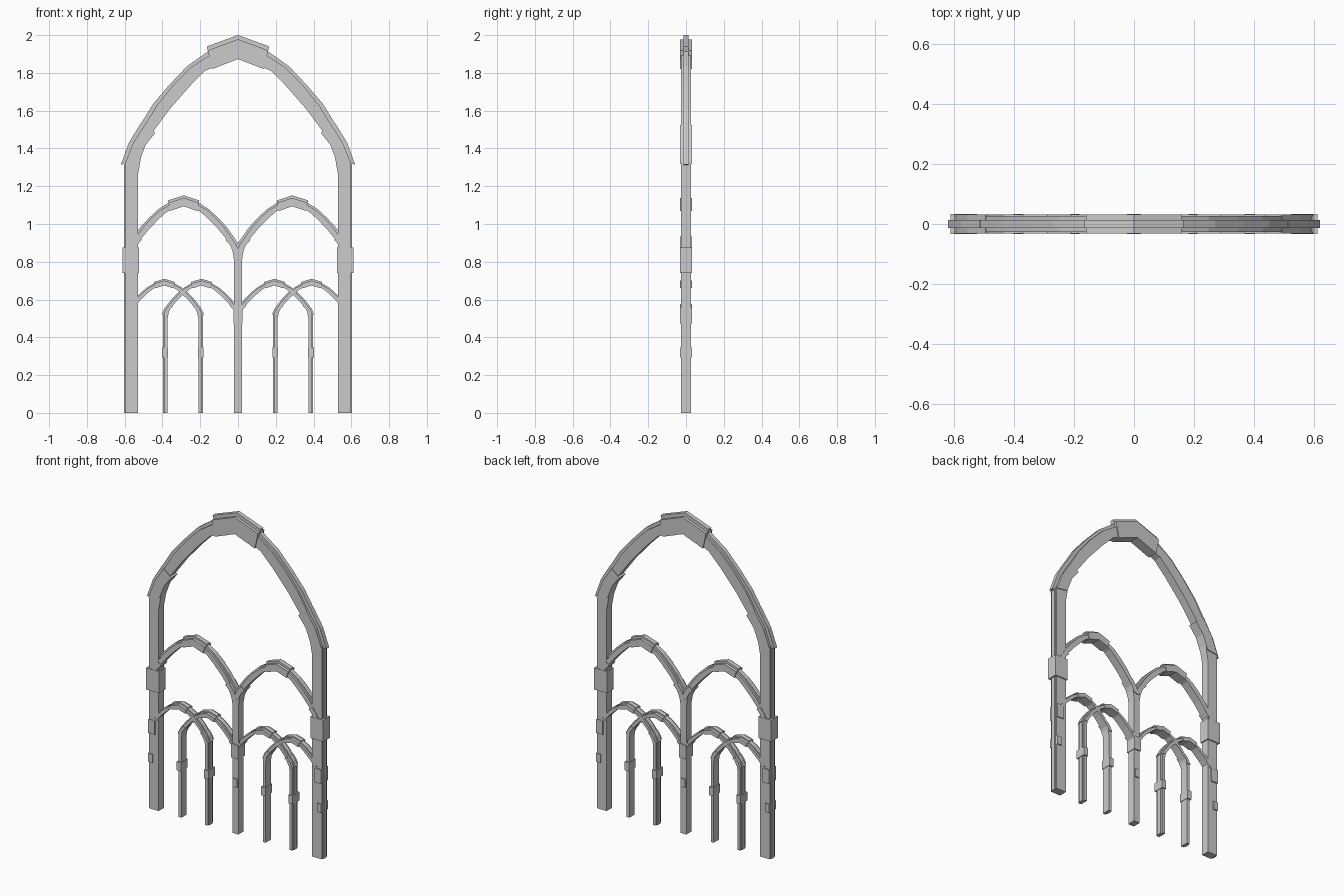
import bpy
import bmesh
from mathutils import Vector

if "Cube" in bpy.data.objects:
    bpy.data.objects.remove(bpy.data.objects["Cube"])

SPRING = 1.315   # height where the full-size arch leaves its legs
RIDGE = 0.014    # half depth of the raised rib on the outer edge


def make_part(name, rows, depth, rib, place):
    """Sweep a ribbed section through (outer, inner) point pairs in the xz plane."""
    bm = bmesh.new()
    loops = []
    for outer, inner in rows:
        o, i = Vector(place(*outer)), Vector(place(*inner))
        s = o - (o - i).normalized() * min(rib, 0.3 * (o - i).length)
        section = [(i, -depth), (s, -depth), (s, -RIDGE), (o, -RIDGE),
                   (o, RIDGE), (s, RIDGE), (s, depth), (i, depth)]
        loops.append([bm.verts.new((p.x, y, p.y)) for p, y in section])
    for a, b in zip(loops, loops[1:]):
        for k in range(8):
            n = (k + 1) % 8
            bm.faces.new((a[k], a[n], b[n], b[k]))
    bm.faces.new(loops[0])
    bm.faces.new(loops[-1][::-1])
    bmesh.ops.recalc_face_normals(bm, faces=bm.faces)
    mesh = bpy.data.meshes.new(name)
    bm.to_mesh(mesh)
    bm.free()
    obj = bpy.data.objects.new(name, mesh)
    bpy.context.collection.objects.link(obj)


# Right-hand halves of the full-size profile: (outer point, inner point)
LEG = [((0.603, 0.0), (0.53, 0.0)), ((0.603, 1.33), (0.53, 1.33))]
LEG_BLOCK = [((0.612, 0.74), (0.523, 0.74)), ((0.612, 0.875), (0.523, 0.875))]
SHOULDER = [((0.62, 1.315), (0.523, 1.33)), ((0.578, 1.43), (0.488, 1.42)),
            ((0.513, 1.536), (0.438, 1.483))]
CURVE = [((0.605, 1.315), (0.53, 1.26)), ((0.567, 1.43), (0.505, 1.40)),
         ((0.515, 1.53), (0.445, 1.495)), ((0.45, 1.635), (0.36, 1.61)),
         ((0.365, 1.735), (0.25, 1.735)), ((0.27, 1.835), (0.175, 1.81)),
         ((0.15, 1.92), (0.10, 1.845))]
CROWN = [((0.165, 1.94), (0.138, 1.82)), ((0.0, 2.0), (0.0, 1.873))]


def make_arch(name, cx, sx, spring, rise, rib):
    """One complete arch; legs and curve are scaled separately in height."""
    for side, label in ((1, "right"), (-1, "left")):
        def place(x, z):
            if z < SPRING:
                h = z * spring / SPRING
            else:
                h = spring + (z - SPRING) * rise
            return cx + side * sx * x, h
        make_part(f"{name}_leg_{label}", LEG, 0.026, 0.005, place)
        make_part(f"{name}_leg_block_{label}", LEG_BLOCK, 0.033, 0.0, place)
        make_part(f"{name}_shoulder_{label}", SHOULDER, 0.031, rib, place)
        make_part(f"{name}_curve_{label}", CURVE, 0.026, rib, place)

    # Crown is one piece spanning both sides
    def place_crown(x, z):
        return cx + sx * x, spring + (z - SPRING) * rise
    left = [((-o[0], o[1]), (-i[0], i[1])) for o, i in CROWN[:1]]
    make_part(f"{name}_crown", CROWN + left, 0.032, rib, place_crown)


# Large outer arch
make_arch("outer_arch", 0.0, 1.0, SPRING, 1.0, 0.022)
# Pair of middle arches sharing the central post
for n, cx in enumerate((-0.288, 0.288)):
    make_arch(f"middle_arch_{n}", cx, 0.505, 0.84, 0.455, 0.013)
# Four overlapping lower arches
for n, cx in enumerate((-0.39, -0.193, 0.193, 0.39)):
    make_arch(f"lower_arch_{n}", cx, 0.34, 0.52, 0.277, 0.009)
